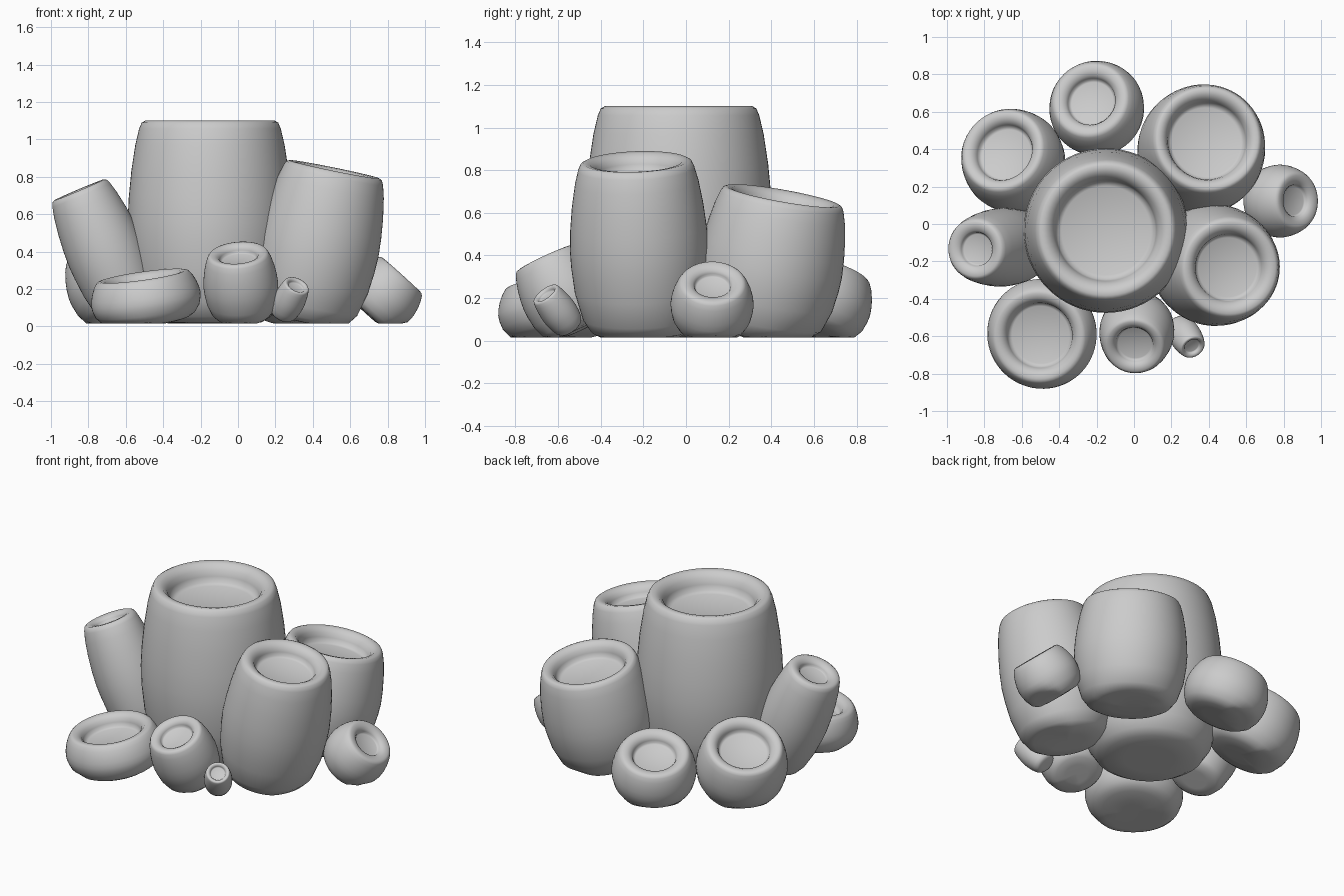
import bpy, bmesh, math
from mathutils import Vector

if "Cube" in bpy.data.objects:
    bpy.data.objects.remove(bpy.data.objects["Cube"])

SEGMENTS = 64
GROUND = 0.015


def tube(name, base, top, radius, hole):
    """Lathe a barrel-shaped tube with a rounded rim and sunken mouth along base -> top."""
    base, top = Vector(base), Vector(top)
    axis = top - base
    h = axis.length
    rim = (hole + radius) / 2
    lip = radius - rim
    depth = min(0.45 * hole, 0.5 * h)
    profile = [
        # rounded underside
        (0.0, 0.0), (0.35 * radius, -0.004), (0.62 * radius, 0.0),
        (0.74 * radius, 0.03 * h), (0.85 * radius, 0.10 * h),
        # bulging wall
        (0.95 * radius, 0.25 * h), (0.99 * radius, 0.40 * h),
        (radius, 0.50 * h), (rim + 0.93 * lip, 0.62 * h),
        (rim + 0.77 * lip, 0.75 * h), (rim + 0.52 * lip, 0.88 * h),
        (rim + 0.28 * lip, 0.96 * h), (rim + 0.12 * lip, 0.99 * h),
        # lip and mouth
        (rim - 0.1 * lip, h), (rim - 0.5 * lip, h - 0.06 * depth),
        (rim - 0.85 * lip, h - 0.3 * depth), (hole, h - 0.6 * depth),
        (hole * 0.97, h - 0.9 * depth), (hole * 0.88, h - depth), (0.0, h - depth),
    ]
    bm = bmesh.new()
    verts = [bm.verts.new((r, 0, z)) for r, z in profile]
    edges = [bm.edges.new(pair) for pair in zip(verts, verts[1:])]
    bmesh.ops.spin(bm, geom=verts + edges, cent=(0, 0, 0), axis=(0, 0, 1),
                   angle=math.tau, steps=SEGMENTS, use_duplicate=False)
    bmesh.ops.remove_doubles(bm, verts=bm.verts, dist=1e-5)
    bmesh.ops.recalc_face_normals(bm, faces=bm.faces)
    # lean the tube, then flatten whatever would sink below the ground
    turn = axis.to_track_quat('Z', 'Y')
    for v in bm.verts:
        v.co = base + turn @ v.co
        v.co.z = max(v.co.z, GROUND)
    for f in bm.faces:
        f.smooth = True
    mesh = bpy.data.meshes.new(name)
    bm.to_mesh(mesh)
    bm.free()
    bpy.context.collection.objects.link(bpy.data.objects.new(name, mesh))


# name, base centre, rim centre, widest radius, mouth radius
TUBES = [
    ("centre_tube", (-.15, -.035, .02), (-.15, -.035, 1.10), .44, .27),
    ("back_right_tube", (.325, .34, .03), (.395, .455, .68), .34, .21),
    ("front_right_tube", (.35, -.205, .03), (.515, -.235, .84), .325, .18),
    ("back_tube", (-.165, .575, .05), (-.235, .665, .335), .255, .13),
    ("back_left_tube", (-.585, .28, .07), (-.705, .395, .405), .275, .155),
    ("left_leaning_tube", (-.57, -.115, .07), (-.85, -.135, .73), .21, .09),
    ("front_left_bowl", (-.475, -.575, .02), (-.51, -.60, .27), .295, .175),
    ("front_tube", (.03, -.50, .055), (0, -.655, .39), .2, .1),
    ("tiny_tube", (.235, -.54, .06), (.315, -.66, .22), .085, .045),
    ("right_leaning_tube", (.69, .12, .07), (.875, .125, .275), .195, .085),
]
for args in TUBES:
    tube(*args)
